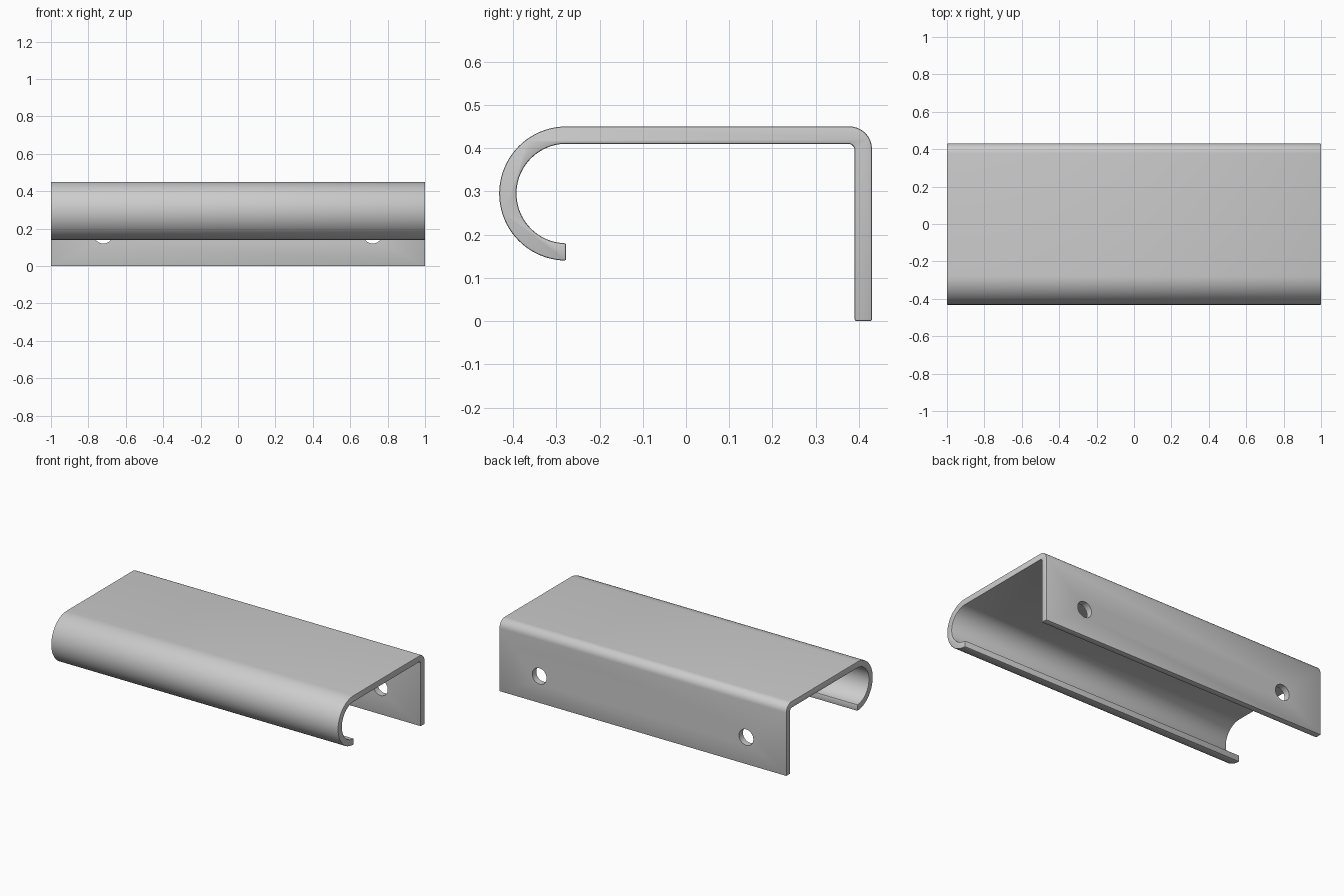
import bpy, bmesh
from math import sin, cos, radians

if "Cube" in bpy.data.objects:
    bpy.data.objects.remove(bpy.data.objects["Cube"])


def arc(cy, cz, r, a0, a1, n):
    """Points (y, z) along a circular arc, angles in degrees."""
    return [(cy + r * cos(radians(a0 + (a1 - a0) * i / n)),
             cz + r * sin(radians(a0 + (a1 - a0) * i / n))) for i in range(n + 1)]


# Bent sheet profile: back plate, top plate, curled front lip
profile = [(0.39, 0), (0.43, 0)]
profile += arc(0.378, 0.398, 0.052, 0, 90, 10)          # outer corner
profile += arc(-0.277, 0.295, 0.155, 90, 270, 40)       # outer curl
profile += arc(-0.277, 0.295, 0.115, 270, 90, 40)       # inner curl
profile += arc(0.375, 0.395, 0.015, 90, 0, 5)           # inner corner

bm = bmesh.new()
face = bm.faces.new([bm.verts.new((-1, y, z)) for y, z in profile])
ext = bmesh.ops.extrude_face_region(bm, geom=[face], use_keep_orig=True)
bmesh.ops.translate(bm, vec=(2, 0, 0),
                    verts=[v for v in ext["geom"] if isinstance(v, bmesh.types.BMVert)])
bmesh.ops.recalc_face_normals(bm, faces=bm.faces)
mesh = bpy.data.meshes.new("curled_pull_bracket")
bm.to_mesh(mesh)
bm.free()
bracket = bpy.data.objects.new("curled_pull_bracket", mesh)
bpy.context.collection.objects.link(bracket)

# Slightly softened sheet edges
bevel = bracket.modifiers.new("soft_edges", "BEVEL")
bevel.width = 0.004
bevel.segments = 2
bevel.limit_method = "ANGLE"
bevel.angle_limit = radians(40)

# Two screw holes through the back plate
cutters = []
for side in (-1, 1):
    bpy.ops.mesh.primitive_cylinder_add(vertices=48, radius=0.05, depth=0.2,
                                        location=(side * 0.72, 0.41, 0.17),
                                        rotation=(radians(90), 0, 0))
    cutter = bpy.context.object
    cutter.name = "screw_hole_cutter"
    cutter.hide_render = True
    cutters.append(cutter)
    cut = bracket.modifiers.new("screw_hole", "BOOLEAN")
    cut.object = cutter
    cut.operation = "DIFFERENCE"
    cut.solver = "EXACT"

# Apply modifiers, remove the cutters, shade
bpy.ops.object.select_all(action="DESELECT")
bracket.select_set(True)
bpy.context.view_layer.objects.active = bracket
for name in [m.name for m in bracket.modifiers]:
    bpy.ops.object.modifier_apply(modifier=name)
for cutter in cutters:
    bpy.data.objects.remove(cutter)
bpy.ops.object.shade_smooth_by_angle(angle=radians(30))
